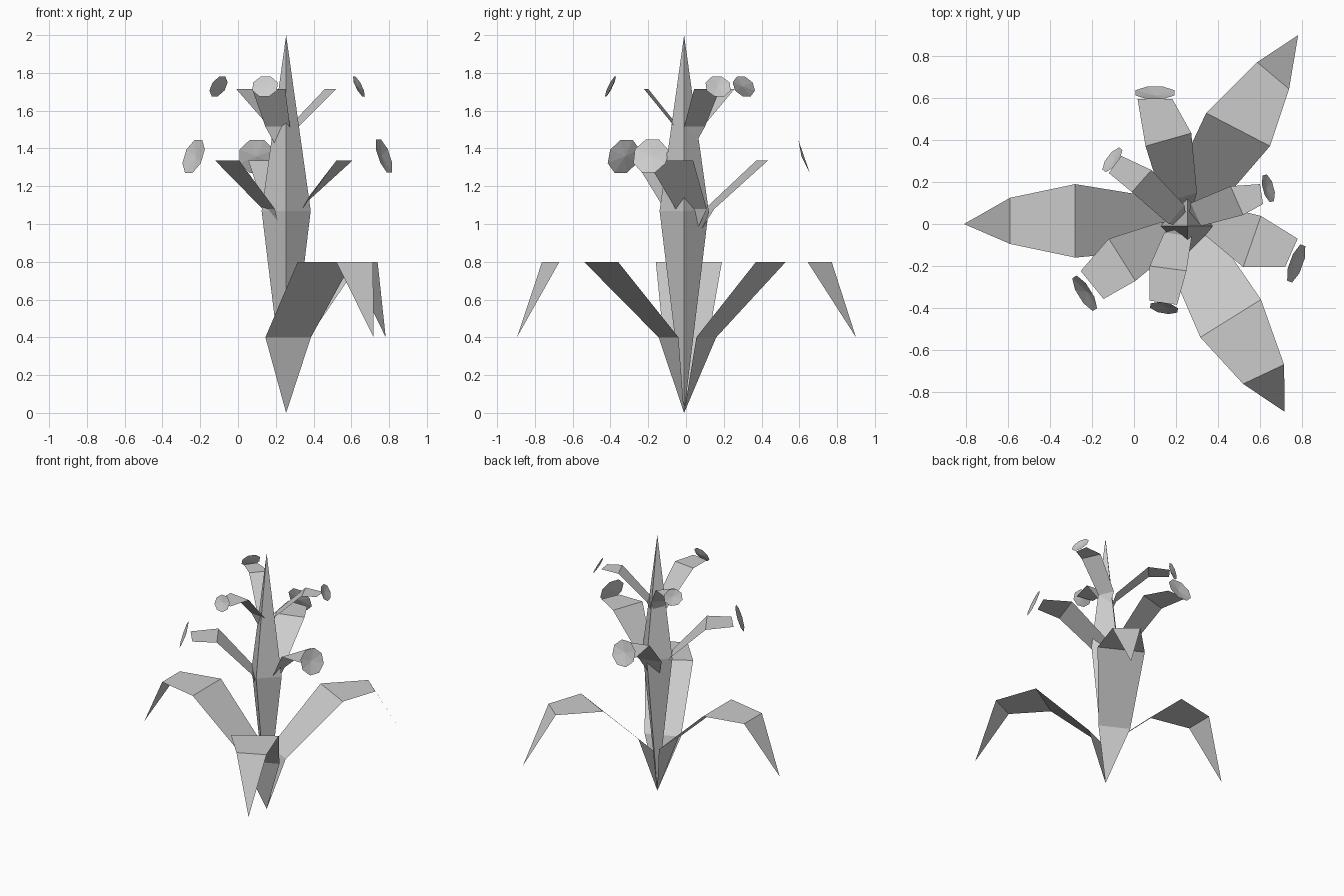
import bpy
from math import cos, sin, pi, radians
from mathutils import Vector

# Remove only the default cube
cube = bpy.data.objects.get("Cube")
if cube:
    bpy.data.objects.remove(cube, do_unlink=True)

# Single material
grey = bpy.data.materials.new("light_grey")
grey.use_nodes = True
tone = (0.6, 0.6, 0.6, 1)
grey.diffuse_color = tone
grey.node_tree.nodes["Principled BSDF"].inputs["Base Color"].default_value = tone

AXIS = Vector((0.255, -0.01, 0))  # centre line of the stem
UP = Vector((0, 0, 1))


def add_part(name, verts, faces):
    """Make a flat-shaded mesh object."""
    mesh = bpy.data.meshes.new(name)
    mesh.from_pydata([tuple(v) for v in verts], [], faces)
    mesh.materials.append(grey)
    mesh.update()
    part = bpy.data.objects.new(name, mesh)
    bpy.context.collection.objects.link(part)
    return part


def add_stem(radius, waist, top, sides=4):
    """Long spindle: two pyramids meeting at the waist."""
    ring = [AXIS + Vector((radius * cos(2 * pi * i / sides),
                           radius * sin(2 * pi * i / sides), waist))
            for i in range(sides)]
    verts = ring + [AXIS, AXIS + UP * top]
    faces = []
    for i in range(sides):
        j = (i + 1) % sides
        faces += [(i, j, sides + 1), (j, i, sides)]
    add_part("stem", verts, faces)


def add_blade(name, base, step, left, right, tip=None):
    """Bent strip: rises from the axis in two steps, runs level, then droops.
    left and right are the edges as seen looking outward along the blade."""
    heights = (base + step, base + 2 * step, base + 2 * step)
    verts = [AXIS + UP * base]
    for l, r, z in zip(left, right, heights):
        verts += [Vector((*l, z)), Vector((*r, z))]
    faces = [(0, 2, 1), (1, 2, 4, 3), (3, 4, 6, 5)]
    if tip:
        verts.append(Vector((*tip, base + step)))
        faces.append((5, 6, 7))
    add_part(name, verts, faces)


def add_blossom(name, centre, facing, half_width, half_height, lean, sides=8):
    """Shallow faceted cup that faces outward and leans back."""
    a = radians(facing)
    out = Vector((cos(a), sin(a), 0))
    across = Vector((-sin(a), cos(a), 0)) * half_width
    rise = UP * half_height - out * lean
    c = Vector(centre)
    k = 1 / cos(pi / sides)
    verts = []
    for i in range(sides):
        t = 2 * pi * (i + 0.5) / sides
        verts.append(c + k * (across * cos(t) + rise * sin(t)))
    verts.append(c - out * half_width * 0.15)
    faces = [(i, (i + 1) % sides, sides) for i in range(sides)]
    add_part(name, verts, faces)


add_stem(radius=0.13, waist=1.07, top=2.0)

# Three large drooping leaves at the foot
add_blade("front_leaf", 0, 0.4,
          left=[(0.386, -0.04), (0.605, -0.36), (0.715, -0.67)],
          right=[(0.145, -0.145), (0.316, -0.54), (0.52, -0.762)],
          tip=(0.718, -0.895))
add_blade("back_leaf", 0, 0.4,
          left=[(0.17, 0.16), (0.344, 0.529), (0.587, 0.771)],
          right=[(0.375, 0.055), (0.648, 0.371), (0.739, 0.643)],
          tip=(0.782, 0.9))
add_blade("side_leaf", 0, 0.4,
          left=[(0.15, -0.12), (-0.28, -0.16), (-0.59, -0.095)],
          right=[(0.15, 0.12), (-0.28, 0.19), (-0.59, 0.125)],
          tip=(-0.81, 0))

# Lower tier of flower stalks
low = dict(base=0.825, step=0.255)
add_blade("lower_front_stalk", **low,
          left=[(0.195, -0.115), (0.007, -0.271), (-0.145, -0.357)],
          right=[(0.13, 0.01), (-0.12, -0.07), (-0.254, -0.224)])
add_blade("lower_side_stalk", **low,
          left=[(0.325, 0.11), (0.605, 0.038), (0.78, -0.07)],
          right=[(0.34, -0.055), (0.52, -0.205), (0.72, -0.205)])
add_blade("lower_back_stalk", **low,
          left=[(0.14, 0.1), (0.055, 0.371), (0.017, 0.595)],
          right=[(0.3, 0.15), (0.273, 0.433), (0.183, 0.595)])

# Upper tier of flower stalks
high = dict(base=1.315, step=0.2)
add_blade("upper_front_stalk", **high,
          left=[(0.275, -0.06), (0.25, -0.223), (0.205, -0.385)],
          right=[(0.145, -0.04), (0.075, -0.2), (0.075, -0.365)])
add_blade("upper_right_stalk", **high,
          left=[(0.27, 0.1), (0.46, 0.18), (0.6, 0.19)],
          right=[(0.32, -0.01), (0.52, 0.043), (0.615, 0.095)])
add_blade("upper_left_stalk", **high,
          left=[(0.165, 0), (-0.01, 0.152), (-0.12, 0.243)],
          right=[(0.24, 0.09), (0.083, 0.257), (-0.06, 0.324)])

# Blossoms just beyond the stalk ends
large = dict(half_width=0.092, half_height=0.087, lean=0.03)
small = dict(half_width=0.066, half_height=0.052, lean=0.025)
add_blossom("lower_front_blossom", (-0.235, -0.33, 1.358), 212, **large)
add_blossom("lower_side_blossom", (0.773, -0.188, 1.36), -20, **large)
add_blossom("lower_back_blossom", (0.1, 0.625, 1.358), 90, **large)
add_blossom("upper_front_blossom", (0.143, -0.4, 1.728), -100, **small)
add_blossom("upper_right_blossom", (0.64, 0.17, 1.728), 15, **small)
add_blossom("upper_left_blossom", (-0.103, 0.306, 1.728), 143, **small)
